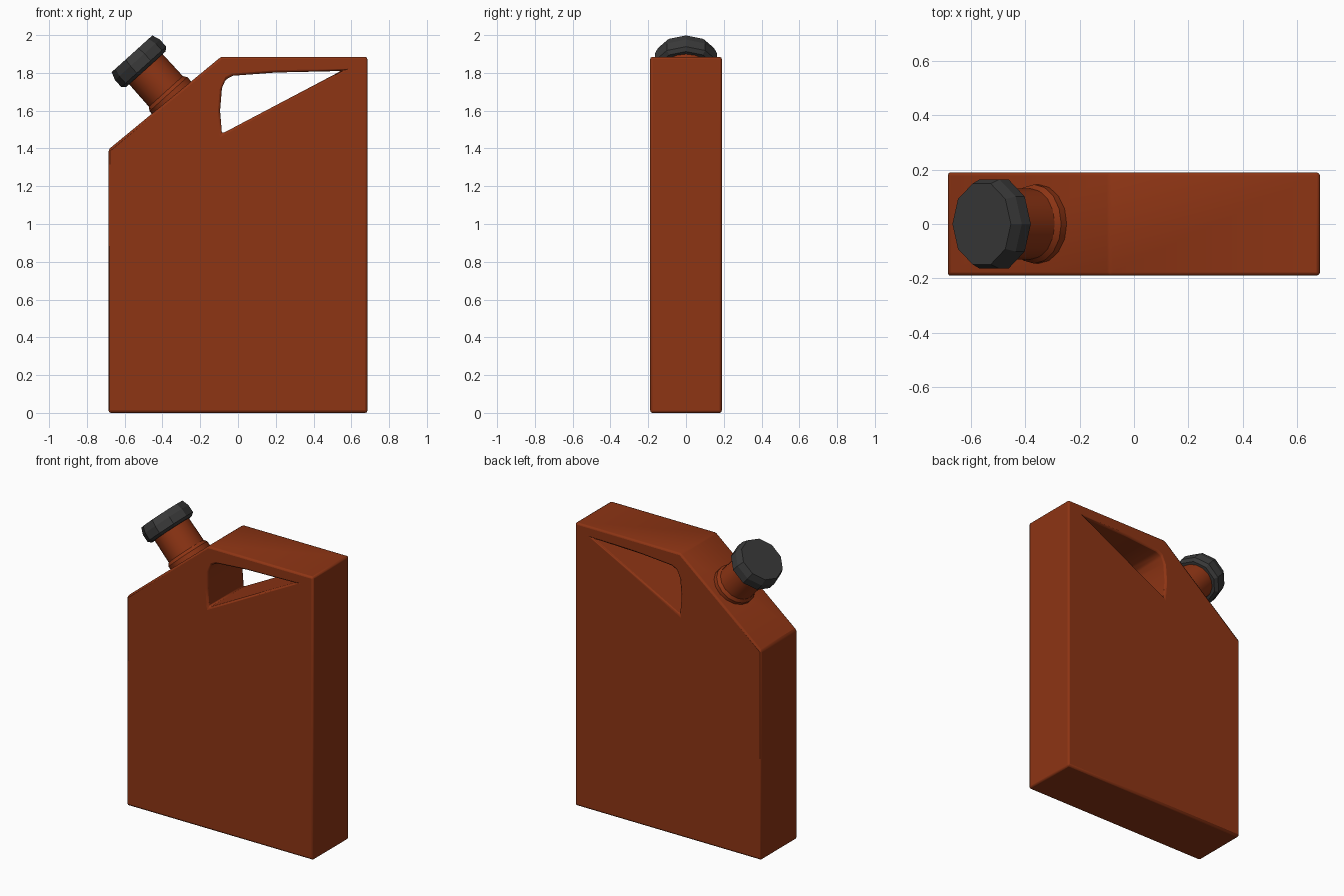
import bpy, bmesh
from math import cos, sin, pi, radians

if "Cube" in bpy.data.objects:
    bpy.data.objects.remove(bpy.data.objects["Cube"])


def material(name, rgb):
    m = bpy.data.materials.new(name)
    m.diffuse_color = (*rgb, 1)
    m.use_nodes = True
    m.node_tree.nodes["Principled BSDF"].inputs["Base Color"].default_value = m.diffuse_color
    return m


def finish(bm, name, mat, angle):
    bmesh.ops.recalc_face_normals(bm, faces=bm.faces)
    me = bpy.data.meshes.new(name)
    bm.to_mesh(me)
    bm.free()
    ob = bpy.data.objects.new(name, me)
    bpy.context.collection.objects.link(ob)
    me.materials.append(mat)
    bpy.ops.object.select_all(action='DESELECT')
    ob.select_set(True)
    bpy.context.view_layer.objects.active = ob
    if angle:
        bpy.ops.object.shade_smooth_by_angle(angle=radians(angle))
    return ob


def lathe(name, profile, sides, mat, angle, turn=0):
    """Revolve (radius, height) points, slightly wider in y, tilted along the spout axis."""
    bm = bmesh.new()
    rings = [[bm.verts.new((r * cos(2 * pi * (i + turn) / sides),
                            1.08 * r * sin(2 * pi * (i + turn) / sides), h))
              for i in range(sides)] for r, h in profile]
    for a, b in zip(rings, rings[1:]):
        for i in range(sides):
            j = (i + 1) % sides
            bm.faces.new((a[i], a[j], b[j], b[i]))
    bm.faces.new(rings[0][::-1])
    bm.faces.new(rings[-1])
    ob = finish(bm, name, mat, angle)
    ob.location = (-0.335, 0, 1.65)
    ob.rotation_euler.y = radians(-42)
    return ob


rust = material("rust_red", (0.27, 0.035, 0.007))
black = material("dark_grey", (0.042, 0.042, 0.042))

# Body: slab outline with a handle opening, extruded through the thickness
outline = [(-0.685, 0), (0.685, 0), (0.685, 1.885), (-0.09, 1.885), (-0.685, 1.395)]
opening = [(-0.085, 1.478), (0.545, 1.81), (0.2, 1.802), (-0.025, 1.785),
           (-0.065, 1.765), (-0.085, 1.72), (-0.095, 1.6)]
bm = bmesh.new()
edges = []
for loop in (outline, opening):
    vs = [bm.verts.new((x, -0.19, z)) for x, z in loop]
    edges += [bm.edges.new((vs[i - 1], vs[i])) for i in range(len(vs))]
bmesh.ops.triangle_fill(bm, edges=edges, use_beauty=True)
ext = bmesh.ops.extrude_face_region(bm, geom=bm.faces[:], use_keep_orig=True)
bmesh.ops.translate(bm, vec=(0, 0.38, 0),
                    verts=[v for v in ext["geom"] if isinstance(v, bmesh.types.BMVert)])
body = finish(bm, "can_body", rust, 40)
bevel = body.modifiers.new("soft_edges", 'BEVEL')
bevel.width = 0.012
bevel.segments = 2
bevel.limit_method = 'ANGLE'
bevel.angle_limit = radians(35)

# Spout neck with a collar at its root
lathe("spout_neck", [(0.135, -0.03), (0.135, 0.05), (0.121, 0.07), (0.119, 0.26)], 16, rust, 30)

# Faceted screw cap
lathe("spout_cap", [(0.14, 0.228), (0.16, 0.245), (0.16, 0.295), (0.145, 0.338)], 10, black, 0)
